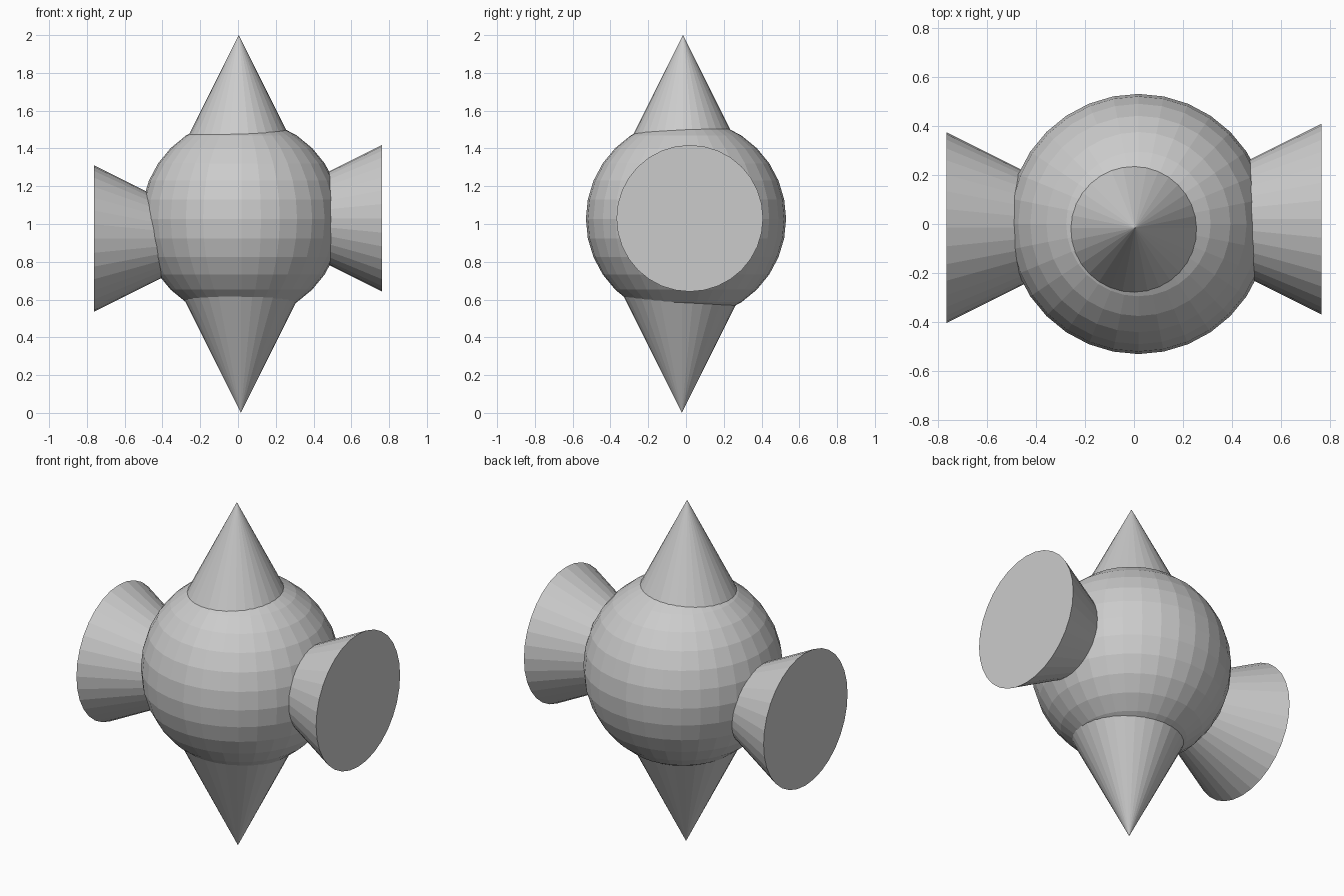
import bpy
from math import pi

if "Cube" in bpy.data.objects:
    bpy.data.objects.remove(bpy.data.objects["Cube"])

RADIUS, DEPTH = 0.388, 0.776   # all four cones share one size


def cone(name, tip, rotation, direction):
    """Cone whose tip sits at 'tip'; 'direction' is the unit vector base -> tip."""
    centre = [t - d * DEPTH / 2 for t, d in zip(tip, direction)]
    bpy.ops.mesh.primitive_cone_add(vertices=32, radius1=RADIUS, radius2=0,
                                    depth=DEPTH, location=centre, rotation=rotation)
    bpy.context.object.name = name


# Faceted ball body
bpy.ops.mesh.primitive_uv_sphere_add(segments=32, ring_count=16, radius=0.53,
                                     location=(0.018, 0, 1.027))
bpy.context.object.name = "body"

# Spikes pointing up and down
cone("top_spike", (0.004, -0.016, 2.0), (0, 0, 0), (0, 0, 1))
cone("bottom_spike", (0.015, -0.022, 0.0), (pi, 0, 0), (0, 0, -1))

# Side cones: tips buried in the body, flat bases facing outwards
cone("left_flare", (-0.763 + DEPTH, -0.015, 0.923), (0, pi / 2, 0), (1, 0, 0))
cone("right_flare", (0.763 - DEPTH, 0.02, 1.03), (0, -pi / 2, 0), (-1, 0, 0))
